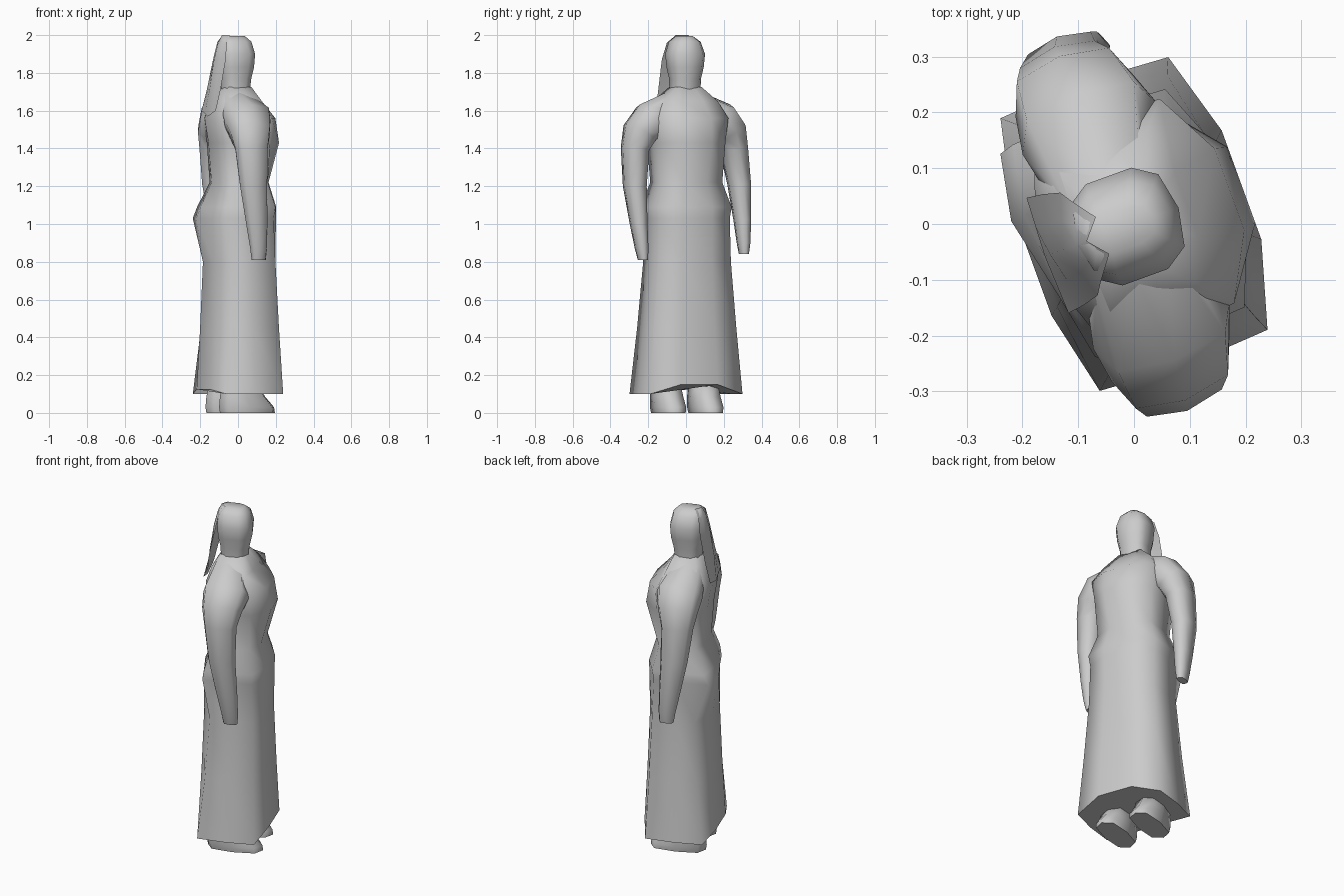
import bpy, bmesh, math
from mathutils import Matrix, Vector

cube = bpy.data.objects.get("Cube")
if cube:
    bpy.data.objects.remove(cube)

# One plain grey for the whole figure
grey = bpy.data.materials.new("plain_grey")
grey.use_nodes = True
colour = (0.6, 0.6, 0.6, 1)
grey.diffuse_color = colour
grey.node_tree.nodes["Principled BSDF"].inputs["Base Color"].default_value = colour

# The figure is modelled facing +x with its left at +y, then turned a little
TURN = Matrix.Rotation(math.radians(20), 4, 'Z')


def loft(name, rings, closed=True, angle=75):
    """Skin a list of equal-length point rings, capping closed ones."""
    bm = bmesh.new()
    rows = [[bm.verts.new(TURN @ Vector(p)) for p in ring] for ring in rings]
    n = len(rows[0])
    for lower, upper in zip(rows, rows[1:]):
        for i in range(n if closed else n - 1):
            j = (i + 1) % n
            bm.faces.new((lower[i], lower[j], upper[j], upper[i]))
    if closed:
        bm.faces.new(rows[0][::-1])
        bm.faces.new(rows[-1])
    bmesh.ops.recalc_face_normals(bm, faces=bm.faces)
    mesh = bpy.data.meshes.new(name)
    bm.to_mesh(mesh)
    bm.free()
    mesh.materials.append(grey)
    obj = bpy.data.objects.new(name, mesh)
    bpy.context.collection.objects.link(obj)
    bpy.ops.object.select_all(action='DESELECT')
    obj.select_set(True)
    bpy.context.view_layer.objects.active = obj
    bpy.ops.object.shade_smooth_by_angle(angle=math.radians(angle))


def squared(v, power=0.7):
    return math.copysign(abs(v) ** power, v) if abs(v) > 1e-6 else 0


def oval(z, back, front, y, half, sides=8, tilt=0, s=1):
    """Boxy oval between two depths, its outer side tilted upwards."""
    mid, r = (front + back) / 2, (front - back) / 2
    up = math.radians(tilt)
    ring = []
    for i in range(sides):
        t = 2 * math.pi * i / sides
        out = half * squared(math.sin(t))
        ring.append((mid + r * squared(math.cos(t)),
                     s * (y + out * math.cos(up)), z + out * math.sin(up)))
    return ring


def robe_ring(z, corner, rear_corner, half, front, back, lift=0, hip=0):
    """Boxy body section with bulging front and back."""
    side = [(0, half * 1.04, z), (corner, half, z), (front, half * 0.4, z + lift)]
    rear = [(-back, half * 0.4, z + lift / 2), (-rear_corner, half, z)]
    mirror = lambda pts: [(x, -y, h) for x, y, h in reversed(pts)]
    left_rear = [(x - hip, y, h) for x, y, h in rear]
    return (side + mirror(side[1:]) + [(0, -half * 1.04, z)]
            + mirror(rear) + left_rear)


# Long robe: height, front and rear corner depth, half width, front, back bulge
body = [
    (0.10, 0.160, 0.160, 0.260, 0.205, 0.195, 0.05),
    (0.45, 0.147, 0.125, 0.230, 0.192, 0.180),
    (0.80, 0.137, 0.105, 0.203, 0.180, 0.168),
    (1.03, 0.128, 0.147, 0.200, 0.185, 0.170, 0, 0.035),
    (1.09, 0.135, 0.135, 0.208, 0.185, 0.160, 0, 0.02),
    (1.22, 0.108, 0.100, 0.165, 0.148, 0.125),
    (1.43, 0.115, 0.110, 0.180, 0.205, 0.140),
    (1.56, 0.120, 0.120, 0.195, 0.182, 0.160),
    (1.65, 0.080, 0.100, 0.150, 0.100, 0.130),
    (1.725, 0.050, 0.070, 0.070, 0.050, 0.085),
]
loft("robe", [robe_ring(*s) for s in body])

# Head and neck
head = [(1.69, -0.09, 0.055, 0.078), (1.77, -0.095, 0.066, 0.080),
        (1.83, -0.108, 0.080, 0.093), (1.90, -0.112, 0.085, 0.100),
        (1.965, -0.108, 0.068, 0.078), (1.995, -0.090, 0.038, 0.038)]
loft("head", [oval(z, b, f, 0, h, 10) for z, b, f, h in head])

# Head cloth: an open sheet hanging from the crown down the back
cloth = [(2.00, -0.090, -0.06, 0.035, 0), (1.96, -0.112, -0.09, 0.075, 0),
         (1.87, -0.135, -0.105, 0.098, 0), (1.72, -0.160, -0.135, 0.106, 0.01),
         (1.60, -0.170, -0.165, 0.110, 0.03)]
loft("head_cloth", [[(edge + (mid - edge) * (1 - abs(t)), half * t,
                      z - sag * (1 - abs(t)))
                     for t in (-1, -0.5, 0, 0.5, 1)]
                    for z, mid, edge, half, sag in cloth], closed=False)

# Sleeves from the neck over the shoulder to the hand:
# height, depth centre, sideways centre, half depth, half width, tilt
arm = [(1.615, -0.030, 0.070, 0.090, 0.092, 85),
       (1.550, -0.015, 0.185, 0.130, 0.108, 50),
       (1.485, -0.022, 0.252, 0.112, 0.090, 32),
       (1.400, -0.025, 0.278, 0.091, 0.070, 8),
       (1.200, -0.015, 0.283, 0.076, 0.058, 0),
       (1.000, 0.008, 0.270, 0.060, 0.042, 0),
       (0.870, 0.022, 0.258, 0.047, 0.032, 0),
       (0.810, 0.025, 0.252, 0.040, 0.022, 0)]
for name, s in (("left", 1), ("right", -1)):
    rings = []
    for z, depth, side, hd, hw, tilt in arm:
        swing = max(0, 1.4 - z) * 0.11 if s > 0 else 0   # left arm hangs wider
        rings.append(oval(z + swing * 0.5, depth - hd, depth + hd,
                          side + swing, hw, 8, tilt, s))
    loft(name + "_arm", rings)

    # Shoe with a low broad toe, rising into the ankle under the robe
    shoe = [(0.00, -0.140, 0.170, 0.068), (0.03, -0.145, 0.165, 0.074),
            (0.085, -0.140, 0.115, 0.074), (0.16, -0.125, 0.070, 0.070)]
    loft(name + "_shoe", [oval(z, b, f, 0.105, h, s=s) for z, b, f, h in shoe])
